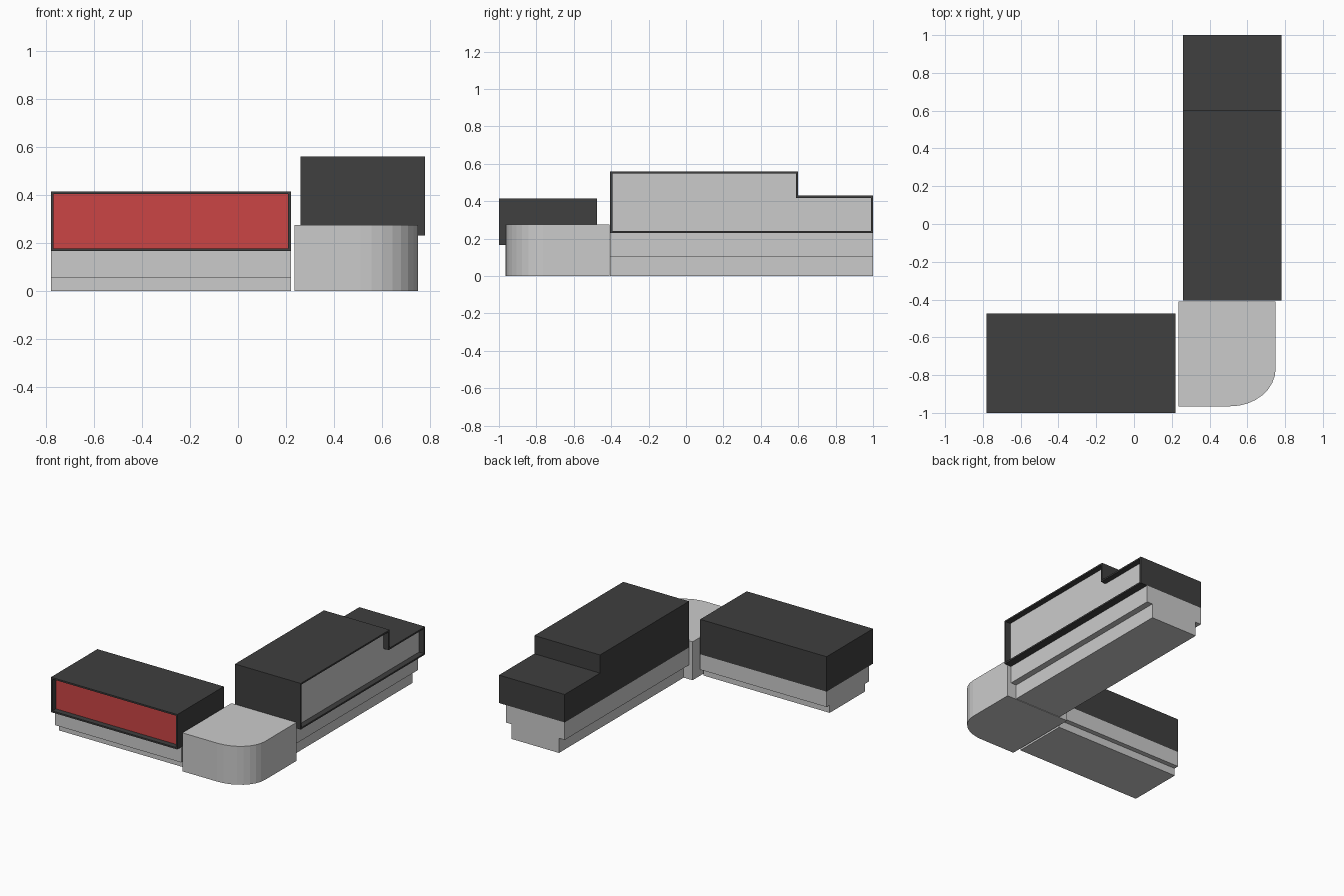
import bpy, bmesh, math
from mathutils import Vector

if "Cube" in bpy.data.objects:
    bpy.data.objects.remove(bpy.data.objects["Cube"])

def material(name, rgb):
    m = bpy.data.materials.new(name)
    m.diffuse_color = (*rgb, 1)
    m.use_nodes = True
    m.node_tree.nodes["Principled BSDF"].inputs["Base Color"].default_value = m.diffuse_color
    return m

DARK = material("dark_cladding", (0.05, 0.05, 0.05))
RED = material("red_facade", (0.6, 0.06, 0.06))

# 2D profile + distance along an axis -> 3D point
PLACE = {
    'x': lambda p, t: Vector((t, p[0], p[1])),
    'y': lambda p, t: Vector((p[0], t, p[1])),
    'z': lambda p, t: Vector((p[0], p[1], t)),
}

def finish(name, bm, mat=None):
    bmesh.ops.recalc_face_normals(bm, faces=bm.faces)
    me = bpy.data.meshes.new(name)
    bm.to_mesh(me)
    bm.free()
    if mat:
        me.materials.append(mat)
    ob = bpy.data.objects.new(name, me)
    bpy.context.collection.objects.link(ob)

def prism(pts, axis, start, end):
    """Extrude a profile; returns the bmesh and the cap at 'start'."""
    bm = bmesh.new()
    place = PLACE[axis]
    a = [bm.verts.new(place(p, start)) for p in pts]
    b = [bm.verts.new(place(p, end)) for p in pts]
    cap = bm.faces.new(a)
    bm.faces.new(b[::-1])
    n = len(pts)
    for i in range(n):
        j = (i + 1) % n
        bm.faces.new((a[i], b[i], b[j], a[j]))
    bmesh.ops.recalc_face_normals(bm, faces=bm.faces)
    return bm, cap

def framed_block(name, pts, axis, front, back, panel_mat):
    """Dark block whose front is a thin frame around a recessed panel."""
    bm, cap = prism(pts, axis, front, back)
    bmesh.ops.inset_region(bm, faces=[cap], thickness=0.016)
    new = bmesh.ops.extrude_discrete_faces(bm, faces=[cap])['faces'][0]
    inward = math.copysign(1, back - front)
    bmesh.ops.translate(bm, verts=new.verts, vec=PLACE[axis]((0, 0), inward * 0.05))
    keep = [i for i in range(3) if i != 'xyz'.index(axis)]
    outline = [(v.co[keep[0]], v.co[keep[1]]) for v in new.verts]
    finish(name + "_shell", bm, DARK)
    bm, _ = prism(outline, axis, front + inward * 0.04, front + inward * 0.05)
    finish(name + "_panel", bm, panel_mat)

def stepped_base(name, outer, inner, step, top, axis, start, end):
    """Ground floor with a narrower plinth beneath it."""
    pts = [(inner[0], 0), (inner[1], 0), (inner[1], step), (outer[1], step),
           (outer[1], top), (outer[0], top), (outer[0], step), (inner[0], step)]
    finish(name, prism(pts, axis, start, end)[0])

# Front wing: red framed upper storey on a stepped base
framed_block("front_wing", [(-0.78, 0.165), (0.22, 0.165), (0.22, 0.415), (-0.78, 0.415)],
             'y', -1.0, -0.475, RED)
stepped_base("front_wing_base", (-0.955, -0.475), (-0.91, -0.51), 0.055, 0.165,
             'x', -0.78, 0.22)

# Side wing: taller block with a lower rear part
framed_block("side_wing", [(-0.405, 0.23), (1.0, 0.23), (1.0, 0.43), (0.6, 0.43),
                           (0.6, 0.56), (-0.405, 0.56)], 'x', 0.78, 0.26, None)
stepped_base("side_wing_base", (0.26, 0.725), (0.305, 0.68), 0.105, 0.23,
             'y', -0.405, 1.0)

# Corner link with one rounded outer corner
rx, ry, n = 0.24, 0.2, 8
corner = [(0.75, -0.41), (0.235, -0.41), (0.235, -0.965)]
for i in range(n + 1):
    t = math.pi / 2 * i / n
    corner.append((0.75 - rx + rx * math.sin(t), -0.965 + ry - ry * math.cos(t)))
finish("corner_link", prism(corner, 'z', 0.0, 0.275)[0])
